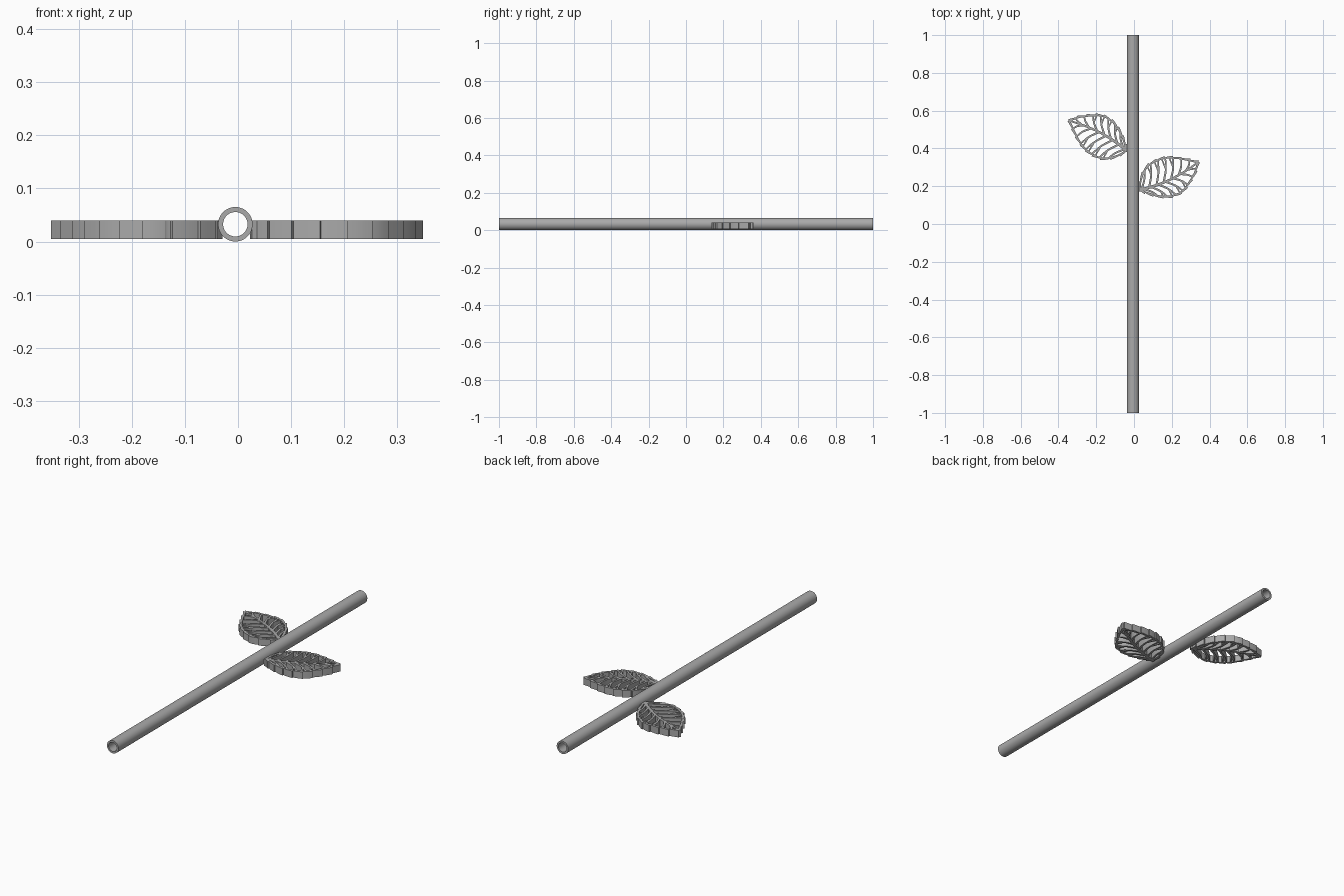
import bpy, bmesh, math
from mathutils import Vector

cube = bpy.data.objects.get("Cube")
if cube:
    bpy.data.objects.remove(cube, do_unlink=True)

grey = bpy.data.materials.new("plain grey")
grey.use_nodes = True
colour = (0.4, 0.4, 0.4, 1)
grey.diffuse_color = colour
grey.node_tree.nodes["Principled BSDF"].inputs["Base Color"].default_value = colour

LEAF_LOW, LEAF_HIGH = 0.005, 0.04
TEETH = 9


def make_object(name, bm):
    bmesh.ops.recalc_face_normals(bm, faces=bm.faces)
    mesh = bpy.data.meshes.new(name)
    bm.to_mesh(mesh)
    bm.free()
    mesh.materials.append(grey)
    obj = bpy.data.objects.new(name, mesh)
    bpy.context.collection.objects.link(obj)
    return obj


def select_only(obj):
    bpy.ops.object.select_all(action="DESELECT")
    obj.select_set(True)
    bpy.context.view_layer.objects.active = obj


def spline(points, u):
    """Point on a smooth curve through the given points, u from 0 to 1."""
    p = [Vector(q) for q in points]
    p = [2 * p[0] - p[1]] + p + [2 * p[-1] - p[-2]]
    s = min(max(u, 0), 1) * (len(points) - 1)
    i = min(int(s), len(points) - 2)
    f = s - i
    a, b, c, d = p[i:i + 4]
    return 0.5 * (2 * b + (c - a) * f + (2 * a - 5 * b + 4 * c - d) * f * f
                  + (3 * b - a - 3 * c + d) * f ** 3)


def normal(points, u):
    t = spline(points, u + 0.01) - spline(points, u - 0.01)
    return Vector((-t.y, t.x)).normalized()


def ribbon(bm, stations):
    """Flat bar of leaf thickness swept through (left point, right point) pairs."""
    rings = []
    for a, b in stations:
        corners = [(a, LEAF_LOW), (b, LEAF_LOW), (b, LEAF_HIGH), (a, LEAF_HIGH)]
        rings.append([bm.verts.new((p.x, p.y, z)) for p, z in corners])
    for r, s in zip(rings, rings[1:]):
        for k in range(4):
            n = (k + 1) % 4
            bm.faces.new((r[k], r[n], s[n], s[k]))
    bm.faces.new(rings[0])
    bm.faces.new(rings[-1][::-1])


def bar(bm, points, start, end, steps=6):
    """Tapered vein along a smooth path."""
    stations = []
    for k in range(steps + 1):
        u = k / steps
        half = normal(points, u) * (start + (end - start) * u) / 2
        p = spline(points, u)
        stations.append((p + half, p - half))
    ribbon(bm, stations)


# Leaf outline halves and midrib, base at the origin, tip along +x
upper = [(0, 0), (.03, .048), (.085, .094), (.145, .104),
         (.2, .096), (.25, .072), (.3, .037), (.346, 0)]
lower = [(0, 0), (.03, -.034), (.08, -.076), (.14, -.104),
         (.2, -.106), (.25, -.082), (.305, -.045), (.346, 0)]
midrib = [(-.004, 0), (.08, -.014), (.165, -.02), (.26, -.014), (.346, 0)]

# Serrated rim
rim_mesh = bmesh.new()
for side, outline in ((1, upper), (-1, lower)):
    stations = []
    for tooth in range(TEETH):
        for f in (0.03, 0.35, 0.7, 1):
            u = (tooth + f) / TEETH
            out = normal(outline, u) * side
            p = spline(outline, u)
            stations.append((p + out * (0.001 + 0.007 * f), p - out * 0.007))
    ribbon(rim_mesh, stations)
leaf = make_object("left_leaf", rim_mesh)

# Midrib, side veins and forks
vein_mesh = bmesh.new()
bar(vein_mesh, midrib, 0.016, 0.009, 12)
for outline, shift in ((upper, 0), (lower, 0.03)):
    for k in range(7):
        root = spline(midrib, 0.05 + 0.12 * k + shift)
        end = spline(outline, 0.25 + 0.105 * k + shift)
        bend = (root + end) / 2 + Vector((0.008, 0))
        bar(vein_mesh, [root, bend, end], 0.011, 0.008)
        if 0 < k < 5:
            fork_end = spline(outline, 0.197 + 0.105 * k + shift)
            bar(vein_mesh, [bend, (bend + fork_end) / 2, fork_end], 0.008, 0.007, 3)
veins = make_object("leaf_veins", vein_mesh)
veins.hide_render = True

# Merge the veins into the rim
join = leaf.modifiers.new("join veins", "BOOLEAN")
join.operation = "UNION"
join.solver = "EXACT"
join.use_self = True
join.object = veins
select_only(leaf)
bpy.ops.object.modifier_apply(modifier=join.name)
bpy.data.objects.remove(veins, do_unlink=True)
bpy.ops.object.shade_smooth_by_angle(angle=math.radians(25))

# Place both leaves on opposite sides of the stem
right_leaf = leaf.copy()
right_leaf.name = "right_leaf"
bpy.context.collection.objects.link(right_leaf)
leaf.location, leaf.rotation_euler.z = (0.028, 0.18, 0), math.radians(25.2)
right_leaf.location, right_leaf.rotation_euler.z = (-0.038, 0.388, 0), math.radians(152.5)

# Hollow stem
tube = bmesh.new()
SIDES = 48
rings = []
for y, radius in ((-1, 0.0325), (1, 0.0325), (1, 0.023), (-1, 0.023)):
    angles = [2 * math.pi * k / SIDES for k in range(SIDES)]
    rings.append([tube.verts.new((-0.005 + radius * math.cos(a), y,
                                  0.0325 + radius * math.sin(a))) for a in angles])
for i in range(4):
    r, s = rings[i], rings[(i + 1) % 4]
    for k in range(SIDES):
        n = (k + 1) % SIDES
        tube.faces.new((r[k], r[n], s[n], s[k]))
stem = make_object("stem", tube)
select_only(stem)
bpy.ops.object.shade_smooth_by_angle(angle=math.radians(30))
